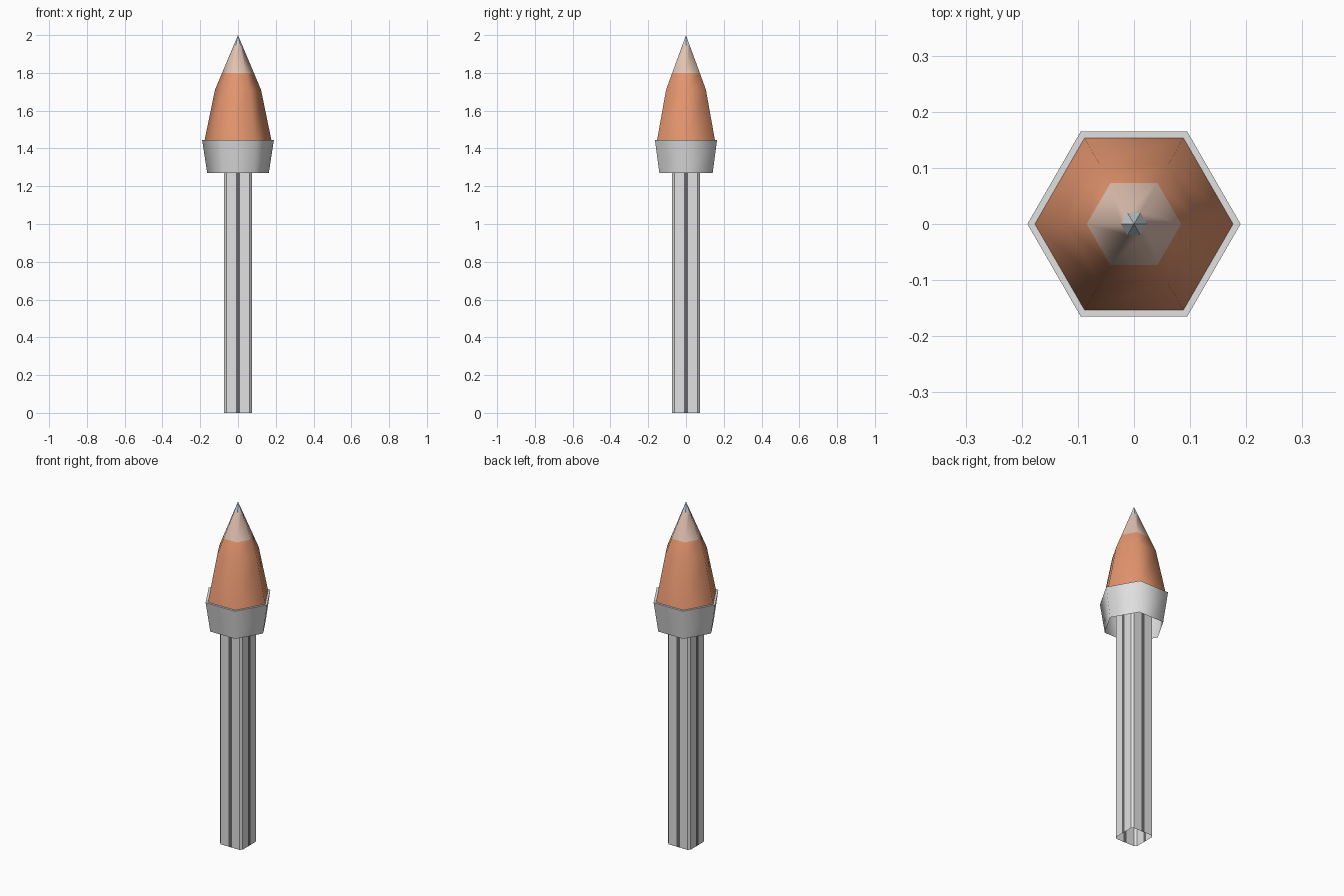
import bpy, bmesh, math

if "Cube" in bpy.data.objects:
    bpy.data.objects.remove(bpy.data.objects["Cube"])


def material(name, rgb):
    m = bpy.data.materials.new(name)
    m.diffuse_color = (*rgb, 1.0)
    m.use_nodes = True
    m.node_tree.nodes["Principled BSDF"].inputs["Base Color"].default_value = m.diffuse_color
    return m


GREY = material("light grey metal", (0.75, 0.75, 0.75))
DARK = material("dark grey stripe", (0.14, 0.14, 0.15))
ORANGE = material("orange clay", (0.77, 0.30, 0.155))
BEIGE = material("pale beige", (0.75, 0.54, 0.44))
TIP = material("pale blue grey", (0.60, 0.66, 0.70))


def hexagon(r, z):
    return [(r * math.cos(i * math.pi / 3), r * math.sin(i * math.pi / 3), z)
            for i in range(6)]


def loft(name, sections, mats, apex=None):
    """Skin a stack of equal-sized closed sections, optionally ending in a point."""
    bm = bmesh.new()
    rings = [[bm.verts.new(p) for p in s] for s in sections]
    n = len(rings[0])
    for k, (a, b) in enumerate(zip(rings, rings[1:])):
        for i in range(n):
            j = (i + 1) % n
            f = bm.faces.new((a[i], a[j], b[j], b[i]))
            f.material_index = min(k, len(mats) - 1)
    if apex:
        top = bm.verts.new(apex)
        for i in range(n):
            f = bm.faces.new((rings[-1][i], rings[-1][(i + 1) % n], top))
            f.material_index = len(mats) - 1
    me = bpy.data.meshes.new(name)
    bm.to_mesh(me)
    bm.free()
    ob = bpy.data.objects.new(name, me)
    bpy.context.collection.objects.link(ob)
    for m in mats:
        me.materials.append(m)
    return ob


# Square open post with chamfered corners and a dark stripe down each side
H, C, G = 0.073, 0.012, 0.011
side = [(H, -H + C), (H, -G), (H, G), (H, H - C)]
outline = []
for k in range(4):
    c, s = round(math.cos(k * math.pi / 2)), round(math.sin(k * math.pi / 2))
    outline += [(x * c - y * s, x * s + y * c) for x, y in side]
post = loft("post", [[(x, y, z) for x, y in outline] for z in (0.0, 1.45)], [GREY])
post.data.materials.append(DARK)
for f in post.data.polygons:
    f.material_index = int(min(abs(f.center.x), abs(f.center.y)) < 0.005)

# Flared six-sided collar with a flat rim on top
collar = loft("collar", [hexagon(0.163, 1.27), hexagon(0.19, 1.445),
                         hexagon(0.172, 1.445)], [GREY])


# Pointed six-sided head, coloured in bands by height
def cone_r(z):
    return 0.122 * (2.0 - z) / 0.29


head = loft("pointed_head",
            [hexagon(0.177, 1.443), hexagon(0.122, 1.71),
             hexagon(cone_r(1.80), 1.80), hexagon(cone_r(1.945), 1.945)],
            [ORANGE, ORANGE, BEIGE, TIP], apex=(0, 0, 2.0))

# Smooth shading around the sides, crisp at the collar rim
for ob in (collar, head):
    bpy.ops.object.select_all(action='DESELECT')
    ob.select_set(True)
    bpy.context.view_layer.objects.active = ob
    bpy.ops.object.shade_smooth_by_angle(angle=math.radians(65))

# Crisp facets on the very tip
for f in head.data.polygons:
    if f.material_index == 3:
        f.use_smooth = False
